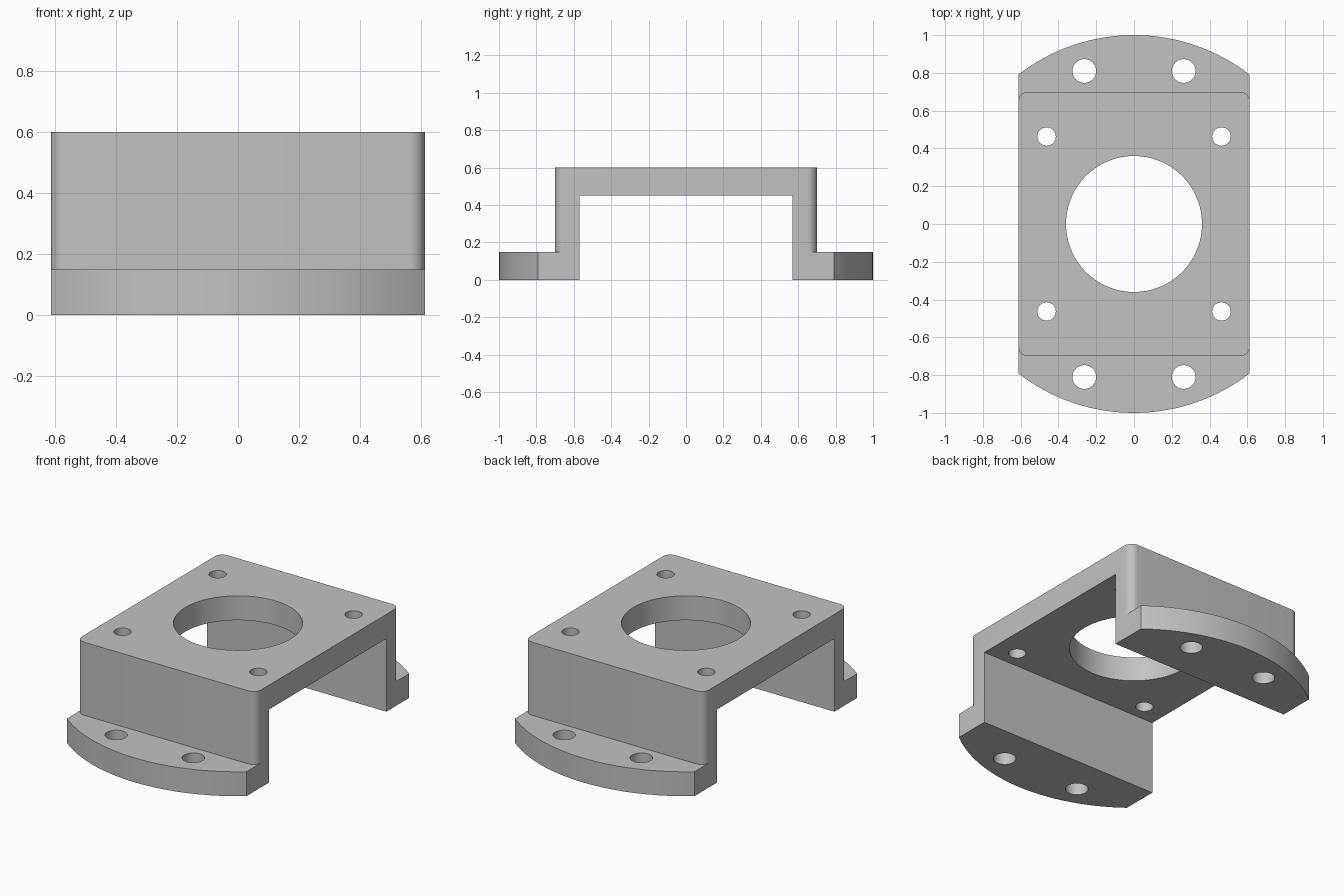
import bpy
import bmesh
from math import cos, sin, pi, asin, radians

if "Cube" in bpy.data.objects:
    bpy.data.objects.remove(bpy.data.objects["Cube"], do_unlink=True)

HALF_W = 0.612        # half width of the bracket
BODY_Y = 0.70         # half depth of the raised body
CHANNEL_Y = 0.57      # half depth of the open channel
FOOT_H, CHANNEL_H, TOP = 0.15, 0.45, 0.60

grey = bpy.data.materials.new("plain grey")
grey.use_nodes = True
grey.diffuse_color = (0.54, 0.54, 0.54, 1)
grey.node_tree.nodes["Principled BSDF"].inputs["Base Color"].default_value = grey.diffuse_color


def arc(cx, cy, r, start, end, steps):
    """Points along a circular arc."""
    return [(cx + r * cos(start + (end - start) * i / steps),
             cy + r * sin(start + (end - start) * i / steps)) for i in range(steps + 1)]


def prism(name, outline, z0, z1):
    """Extrude a counter-clockwise outline from z0 to z1."""
    bm = bmesh.new()
    face = bm.faces.new([bm.verts.new((x, y, z0)) for x, y in outline])
    top = bmesh.ops.extrude_face_region(bm, geom=[face])["geom"]
    bmesh.ops.translate(bm, vec=(0, 0, z1 - z0),
                        verts=[v for v in top if isinstance(v, bmesh.types.BMVert)])
    bmesh.ops.recalc_face_normals(bm, faces=bm.faces)
    mesh = bpy.data.meshes.new(name)
    bm.to_mesh(mesh)
    bm.free()
    mesh.materials.append(grey)
    obj = bpy.data.objects.new(name, mesh)
    bpy.context.collection.objects.link(obj)
    return obj


def combine(target, tool, operation):
    """Apply a boolean and discard the tool object."""
    tool.hide_render = True
    mod = target.modifiers.new(operation, 'BOOLEAN')
    mod.operation, mod.solver, mod.object = operation, 'EXACT', tool
    bpy.context.view_layer.objects.active = target
    bpy.ops.object.modifier_apply(modifier=mod.name)
    bpy.data.objects.remove(tool, do_unlink=True)


def drill(target, x, y, r, steps):
    hole = arc(x, y, r, 0, 2 * pi, steps)[:-1]
    combine(target, prism("hole_cutter", hole, -0.1, TOP + 0.1), 'DIFFERENCE')


# Raised body: block with rounded vertical corners
R = 0.05
corners = [(1, 1), (-1, 1), (-1, -1), (1, -1)]
outline = []
for i, (sx, sy) in enumerate(corners):
    outline += arc(sx * (HALF_W - R), sy * (BODY_Y - R), R, i * pi / 2, (i + 1) * pi / 2, 8)
bracket = prism("mounting_bracket", outline, 0, TOP)

# Feet: round disc clipped to the bracket width
a = asin(HALF_W)
disc = arc(0, 0, 1, pi / 2 - a, pi / 2 + a, 32) + arc(0, 0, 1, 1.5 * pi - a, 1.5 * pi + a, 32)
combine(bracket, prism("feet", disc, 0, FOOT_H), 'UNION')

# Open channel under the top plate
channel = [(sx, sy * CHANNEL_Y) for sx, sy in corners]
combine(bracket, prism("channel_cutter", channel, -0.1, CHANNEL_H), 'DIFFERENCE')

# Central bore, four plate holes and four foot holes
drill(bracket, 0, 0, 0.36, 72)
for sx, sy in corners:
    drill(bracket, sx * 0.463, sy * 0.463, 0.049, 32)
    drill(bracket, sx * 0.263, sy * 0.81, 0.063, 32)

# Smooth curved walls, crisp edges
bpy.ops.object.select_all(action='DESELECT')
bracket.select_set(True)
bpy.context.view_layer.objects.active = bracket
bpy.ops.object.shade_smooth_by_angle(angle=radians(30))
